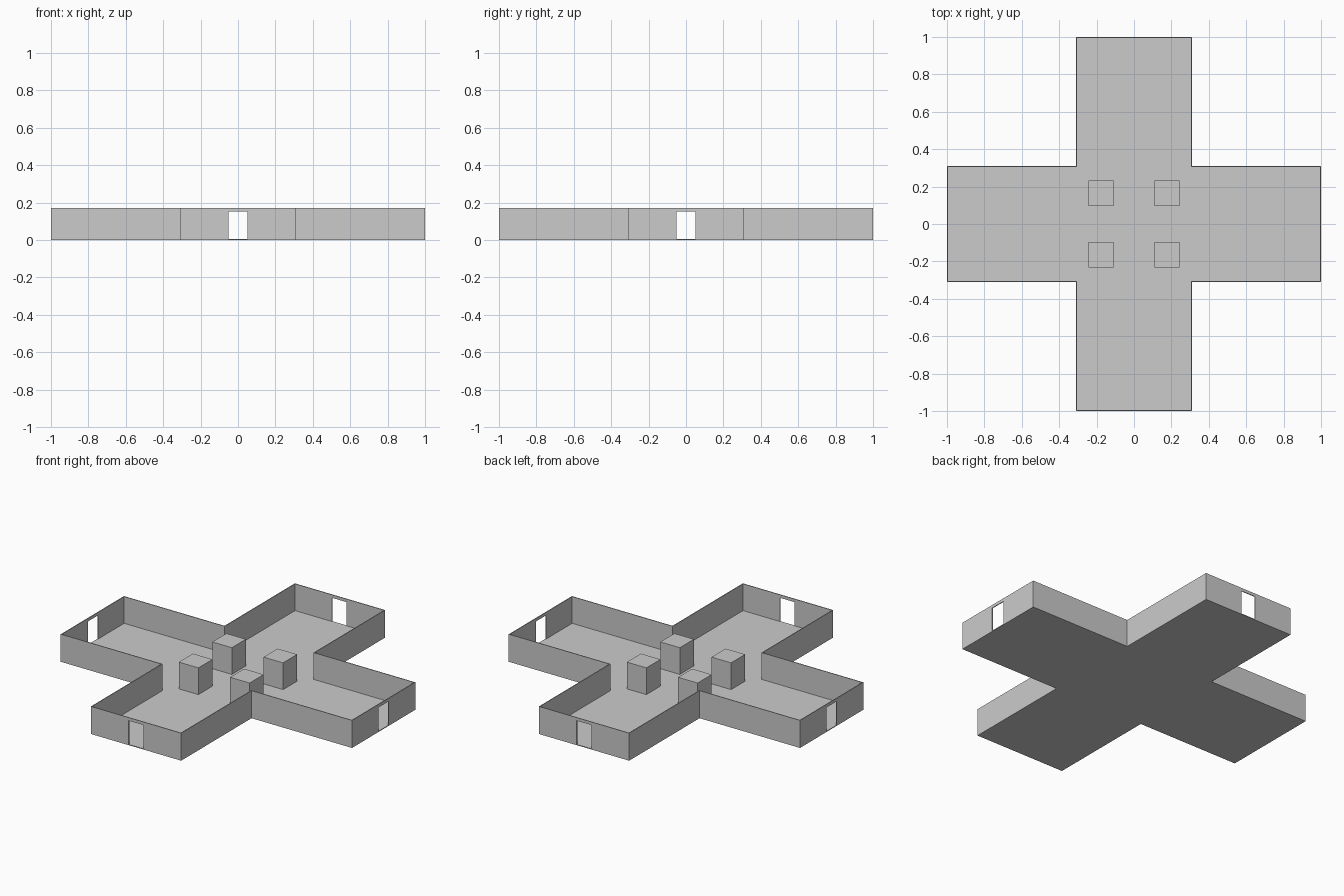
import bpy, bmesh
from math import pi
from mathutils import Matrix, Vector

if "Cube" in bpy.data.objects:
    bpy.data.objects.remove(bpy.data.objects["Cube"])

H, T = 0.171, 0.005      # wall height, sheet thickness
W, L = 0.31, 1.0         # half width and reach of each arm
DW, DH = 0.05, 0.152     # doorway half width and top


def prism(name, pts, extrude, angle=0.0):
    """Extrude a flat outline along a vector, turned about z."""
    bm = bmesh.new()
    face = bm.faces.new([bm.verts.new(p) for p in pts])
    res = bmesh.ops.extrude_face_region(bm, geom=[face], use_keep_orig=True)
    verts = [v for v in res["geom"] if isinstance(v, bmesh.types.BMVert)]
    bmesh.ops.translate(bm, verts=verts, vec=Vector(extrude))
    bmesh.ops.recalc_face_normals(bm, faces=bm.faces[:])
    bm.transform(Matrix.Rotation(angle, 4, 'Z'))
    me = bpy.data.meshes.new(name)
    bm.to_mesh(me)
    bm.free()
    ob = bpy.data.objects.new(name, me)
    bpy.context.collection.objects.link(ob)
    return ob


def block(name, x0, x1, y0, y1, z0, z1, angle=0.0):
    pts = [(x0, y0, z0), (x1, y0, z0), (x1, y1, z0), (x0, y1, z0)]
    return prism(name, pts, (0, 0, z1 - z0), angle)


# Cross-shaped floor
quarter = [(-W, -W), (-W, -L), (W, -L)]
outline = []
for k in range(4):
    rot = Matrix.Rotation(k * pi / 2, 3, 'Z')
    outline += [rot @ Vector((x, y, 0)) for x, y in quarter]
prism("floor", outline, (0, 0, T))

# Four arms: an end wall with a doorway and two side walls
end = [(-W, T), (-DW, T), (-DW, DH), (DW, DH), (DW, T), (W, T), (W, H), (-W, H)]
for k, side in enumerate(("front", "right", "back", "left")):
    a = k * pi / 2
    prism(side + "_door_wall", [(x, -L, z) for x, z in end], (0, T, 0), a)
    block(side + "_side_wall_a", -W, -W + T, -L + T, -W, T, H, a)
    block(side + "_side_wall_b", W - T, W, -L + T, -W + T, T, H, a)

# Four square pillars around the crossing
for sx in (-1, 1):
    for sy in (-1, 1):
        cx, cy = sx * 0.176, sy * 0.164
        block("pillar", cx - 0.067, cx + 0.067, cy - 0.069, cy + 0.069, T, H)
